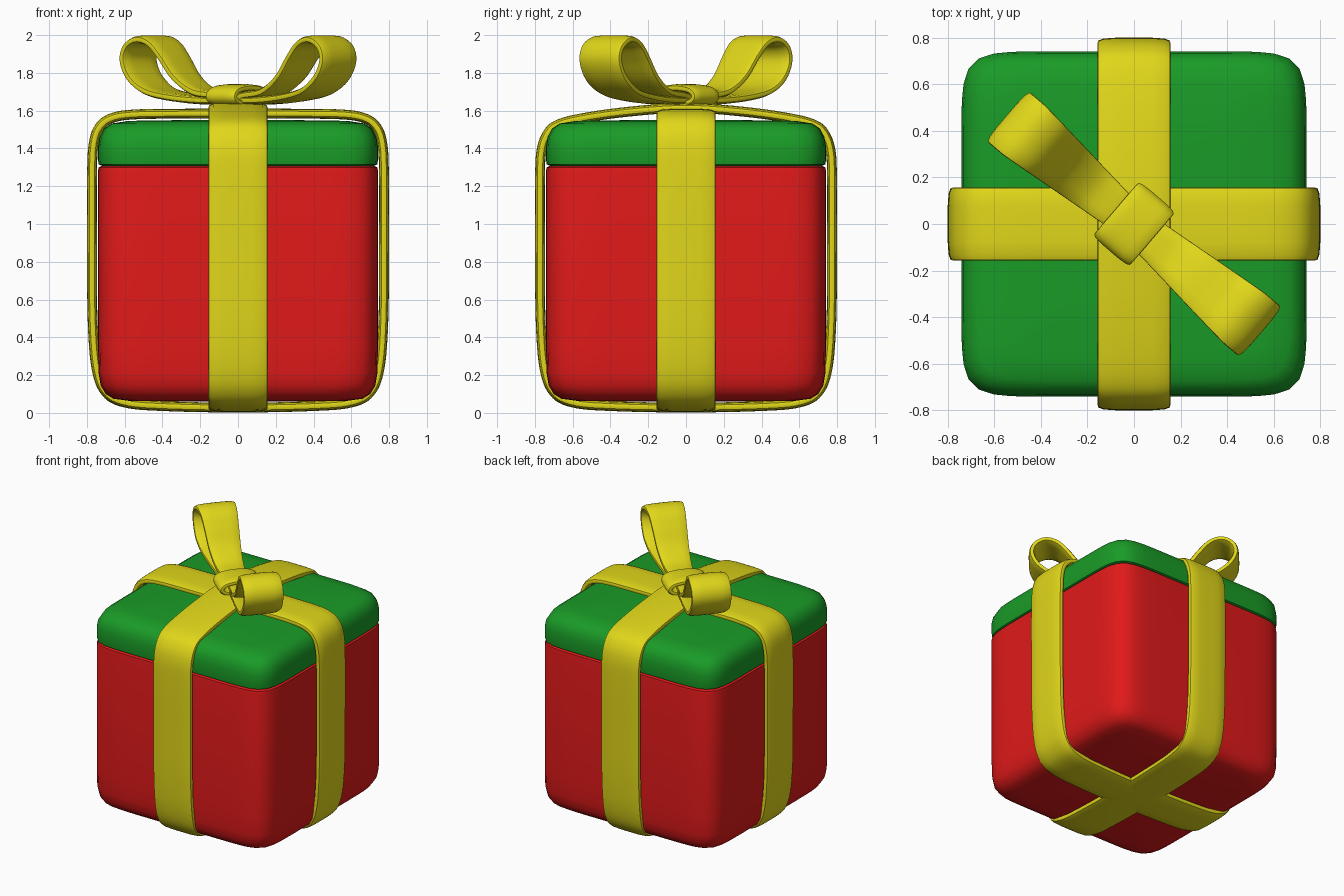
import bpy, bmesh, math
from mathutils import Vector

if "Cube" in bpy.data.objects:
    bpy.data.objects.remove(bpy.data.objects["Cube"])


def material(name, color):
    m = bpy.data.materials.new(name)
    m.diffuse_color = color
    m.use_nodes = True
    m.node_tree.nodes["Principled BSDF"].inputs["Base Color"].default_value = m.diffuse_color
    return m


RED = material("red", (0.75, 0.01, 0.01, 1))
GREEN = material("green", (0.01, 0.33, 0.02, 1))
GOLD = material("gold", (0.75, 0.68, 0.01, 1))


def loft(name, rings, mat, closed):
    """Skin a list of equal-length rings; closed joins last to first, else caps."""
    bm = bmesh.new()
    vs = [[bm.verts.new(p) for p in ring] for ring in rings]
    n = len(vs[0])
    for i in range(len(vs) if closed else len(vs) - 1):
        a, b = vs[i], vs[(i + 1) % len(vs)]
        for j in range(n):
            k = (j + 1) % n
            bm.faces.new((a[j], a[k], b[k], b[j]))
    if not closed:
        bm.faces.new(vs[0])
        bm.faces.new(vs[-1])
    bmesh.ops.recalc_face_normals(bm, faces=bm.faces)
    mesh = bpy.data.meshes.new(name)
    bm.to_mesh(mesh)
    bm.free()
    mesh.materials.append(mat)
    ob = bpy.data.objects.new(name, mesh)
    bpy.context.collection.objects.link(ob)
    bpy.ops.object.select_all(action='DESELECT')
    ob.select_set(True)
    bpy.context.view_layer.objects.active = ob
    bpy.ops.object.shade_smooth_by_angle(angle=math.radians(40))
    return ob


def superellipse(a, b, power, count):
    pts = []
    for i in range(count):
        t = 2 * math.pi * (i + 0.5) / count
        c, s = math.cos(t), math.sin(t)
        r = (abs(c) ** power + abs(s) ** power) ** (-1 / power)
        pts.append((a * r * c, b * r * s))
    return pts


def soft_box(name, profile, mat):
    """Rounded square body from (half size, height) steps."""
    rings = [[(x, y, z) for x, y in superellipse(h, h, 10, 96)] for h, z in profile]
    return loft(name, rings, mat, False)


def smooth_path(pts, steps=6):
    """Closed Catmull-Rom curve through the points."""
    P = [Vector(p) for p in pts]
    n, out = len(P), []
    for i in range(n):
        a, b, c, d = (P[(i + k) % n] for k in (-1, 0, 1, 2))
        for s in range(steps):
            t = s / steps
            out.append(0.5 * (2 * b + (c - a) * t + (2 * a - 5 * b + 4 * c - d) * t ** 2
                              + (3 * b - a - 3 * c + d) * t ** 3))
    return out


def band(name, pts, angle, thick, width):
    """Closed ribbon running in the vertical plane at the given angle."""
    path = smooth_path(pts)
    ang = math.radians(angle)
    u = Vector((math.cos(ang), math.sin(ang), 0))
    v = Vector((-u.y, u.x, 0))
    rings = []
    for i, p in enumerate(path):
        t = (path[(i + 1) % len(path)] - path[i - 1]).normalized()
        normal = u * -t.y + Vector((0, 0, t.x))
        centre = u * p.x + Vector((0, 0, p.y))
        rings.append([centre + v * a + normal * b
                      for a, b in superellipse(width(p.x), thick / 2, 4, 20)])
    return loft(name, rings, GOLD, True)


def mirrored(half):
    """Complete a half outline whose first and last points lie on the axis."""
    return half + [(-x, z) for x, z in half[-2:0:-1]]


# box and lid
soft_box("box", [(0.3, 0.06), (0.58, 0.064), (0.66, 0.075), (0.70, 0.10), (0.727, 0.145),
                 (0.738, 0.21), (0.741, 0.35), (0.741, 1.28), (0.738, 1.30), (0.72, 1.308)], RED)
soft_box("lid", [(0.72, 1.308), (0.738, 1.316), (0.741, 1.34), (0.741, 1.41), (0.733, 1.46),
                 (0.71, 1.505), (0.67, 1.532), (0.58, 1.546), (0.3, 1.55)], GREEN)

# wrapping ribbons, the front-to-back one rising over the other
lower = [(0, 0.028), (0.4, 0.036), (0.60, 0.055), (0.70, 0.11), (0.75, 0.24),
         (0.77, 0.5), (0.773, 0.9), (0.773, 1.25)]
flat_top = [(0.765, 1.42), (0.735, 1.51), (0.67, 1.56), (0.55, 1.58), (0.3, 1.584), (0, 1.585)]
high_top = [(0.765, 1.39), (0.735, 1.475), (0.68, 1.525), (0.55, 1.56), (0.3, 1.595), (0, 1.615)]
band("ribbon_side_to_side", mirrored(lower + flat_top), 0, 0.052, lambda x: 0.156)
band("ribbon_front_to_back", mirrored(lower + high_top), 90, 0.052, lambda x: 0.156)

# bow loops, widening outward
bow = [(0.02, 1.658), (0.2, 1.655), (0.4, 1.672), (0.55, 1.705), (0.65, 1.775),
       (0.695, 1.865), (0.672, 1.94), (0.60, 1.976), (0.52, 1.955), (0.45, 1.885),
       (0.36, 1.775), (0.24, 1.70), (0.1, 1.68)]
for side, angle in (("left", 139.5), ("right", -40.5)):
    band("bow_loop_" + side, bow, angle, 0.045,
         lambda r: 0.075 + 0.065 * min(1, max(0, r) / 0.62))

# knot wrapped around the middle of the bow
knot = [(0, 1.64), (0.09, 1.643), (0.132, 1.665), (0.125, 1.695), (0.08, 1.713), (0, 1.72)]
band("bow_knot", mirrored(knot), 49.5, 0.042, lambda x: 0.102)
